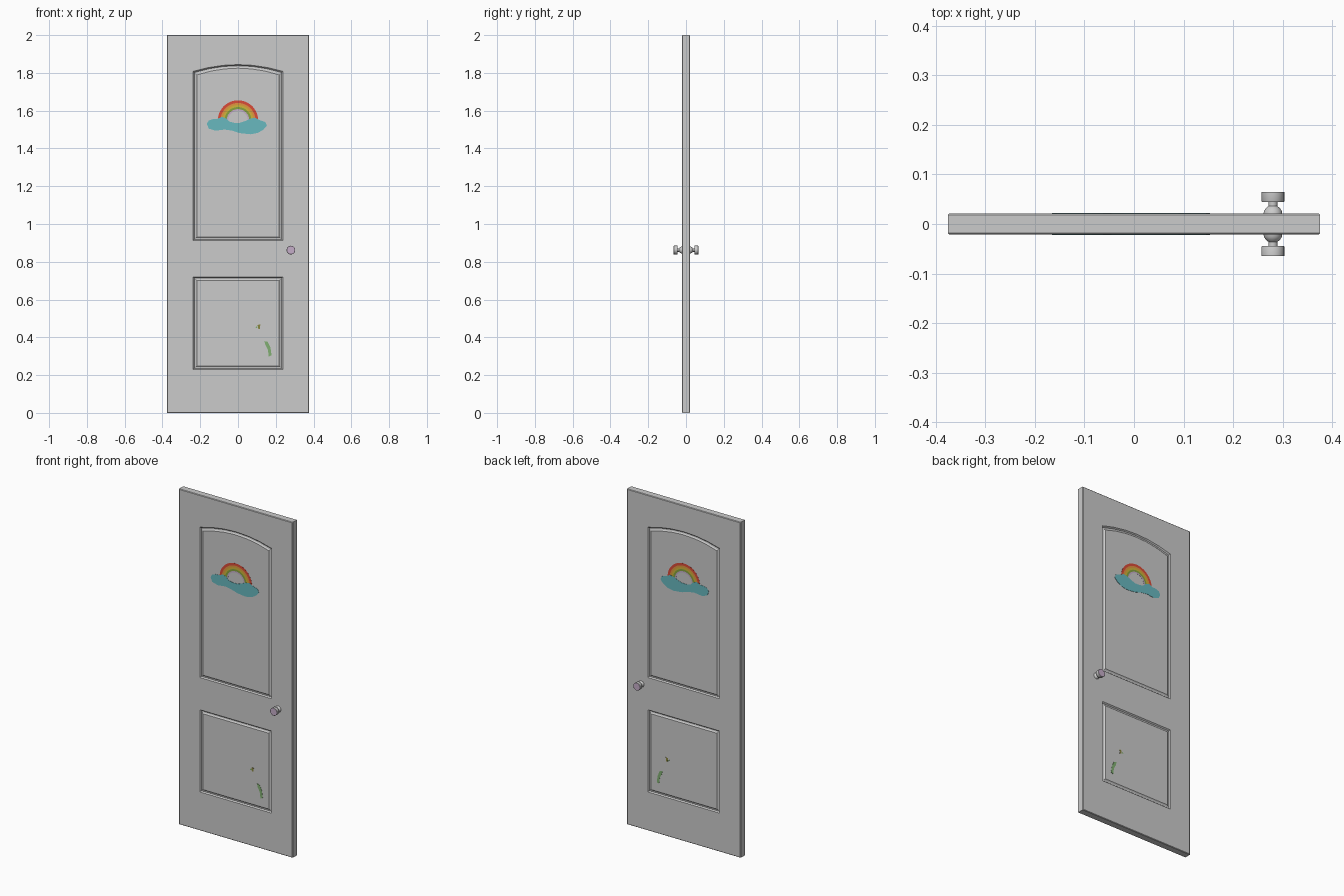
import bpy, bmesh, math
from mathutils import Vector

if "Cube" in bpy.data.objects:
    bpy.data.objects.remove(bpy.data.objects["Cube"])

HALF_W, HEIGHT, FACE_Y = 0.375, 2.0, -0.0215
PANEL_W = 0.237
FIELD_Y = FACE_Y + 0.001


def material(name, rgb):
    m = bpy.data.materials.new(name)
    m.diffuse_color = (*rgb, 1)
    m.use_nodes = True
    m.node_tree.nodes["Principled BSDF"].inputs["Base Color"].default_value = m.diffuse_color
    return m


GREY = material("door_grey", (0.60, 0.60, 0.60))
LILAC = material("lilac", (0.56, 0.42, 0.58))
RED = material("red", (0.70, 0.07, 0.04))
ORANGE = material("orange", (0.75, 0.30, 0.05))
YELLOW = material("yellow", (0.62, 0.46, 0.04))
GREEN = material("rainbow_green", (0.24, 0.36, 0.05))
TEAL = material("cloud_teal", (0.14, 0.48, 0.52))
LEAF = material("leaf_green", (0.22, 0.43, 0.17))
OLIVE = material("olive", (0.25, 0.24, 0.05))


def finish(name, bm, mats):
    """Mesh the front half and mirror it to the back."""
    me = bpy.data.meshes.new(name)
    bm.to_mesh(me)
    bm.free()
    ob = bpy.data.objects.new(name, me)
    bpy.context.collection.objects.link(ob)
    for m in mats:
        me.materials.append(m)
    mod = ob.modifiers.new("both_sides", 'MIRROR')
    mod.use_axis = (False, True, False)
    mod.merge_threshold = 0.0001
    return ob


def add_face(bm, pts, centre):
    """Add a face that looks to the front, or outward if it is edge-on."""
    f = bm.faces.new([bm.verts.new(p) for p in pts])
    f.normal_update()
    n = f.normal
    if abs(n.y) > 1e-4:
        flip = n.y > 0
    else:
        flip = n.dot(f.calc_center_median() - centre) < 0
    if flip:
        f.normal_flip()
    return f


def bridge(bm, a, b, centre):
    for i in range(len(a)):
        j = (i + 1) % len(a)
        add_face(bm, (a[i], a[j], b[j], b[i]), centre)


def rect(w, z0, z1, y):
    return [(-w, y, z0), (w, y, z0), (w, y, z1), (-w, y, z1)]


def outline(z0, z1, rise, d, y):
    """Panel outline inset by d, with an arched top when rise > 0."""
    w = PANEL_W - d
    pts = [(-w, y, z0 + d), (w, y, z0 + d)]
    n = 6 if rise else 1
    for i in range(n + 1):
        t = 1 - 2 * i / n
        pts.append((w * t, y, z1 - d + rise * (1 - t * t)))
    return pts


# Door slab: stiles, rails, chamfered rim and grooved panels
bm = bmesh.new()
mid = Vector((0, 0, 1))
c = 0.003
x1, zb, zt = HALF_W - c, c, HEIGHT - c
low, high = (0.23, 0.72, 0), (0.912, 1.808, 0.036)
for s in (-1, 1):
    add_face(bm, [(s * x, FACE_Y, z) for x, z in
                  ((PANEL_W, zb), (x1, zb), (x1, zt), (PANEL_W, zt))], mid)
add_face(bm, rect(PANEL_W, zb, low[0], FACE_Y), mid)
add_face(bm, rect(PANEL_W, low[1], high[0], FACE_Y), mid)
arch = outline(*high, 0, FACE_Y)[2:]
add_face(bm, arch + [(-PANEL_W, FACE_Y, zt), (PANEL_W, FACE_Y, zt)], mid)
rims = [rect(x1, zb, zt, FACE_Y), rect(HALF_W, 0, HEIGHT, FACE_Y + c),
        rect(HALF_W, 0, HEIGHT, 0)]
for a, b in zip(rims, rims[1:]):
    bridge(bm, a, b, mid)
for p in (low, high):
    steps = [outline(*p, d, y) for d, y in (
        (0, FACE_Y), (0.006, FACE_Y + 0.007), (0.013, FACE_Y + 0.006),
        (0.019, FIELD_Y))]
    for a, b in zip(steps, steps[1:]):
        bridge(bm, a, b, mid)
    add_face(bm, steps[-1], mid)
bmesh.ops.remove_doubles(bm, verts=bm.verts, dist=1e-5)
finish("door_slab", bm, [GREY])

# Door knob: lathed rose, neck and round handle with a lilac end
bm = bmesh.new()
KX, KZ, N = 0.28, 0.862, 24
kc = Vector((KX, -0.03, KZ))
profile = [(0.019, -0.020), (0.018, -0.026), (0.014, -0.032), (0.009, -0.036),
           (0.009, -0.044), (0.022, -0.044), (0.023, -0.046), (0.023, -0.064),
           (0.022, -0.065)]
rings = [[bm.verts.new((KX + r * math.cos(2 * math.pi * i / N), y,
                        KZ + r * math.sin(2 * math.pi * i / N)))
          for i in range(N)] for r, y in profile]
for a, b in zip(rings, rings[1:]):
    for i in range(N):
        j = (i + 1) % N
        bm.faces.new((a[i], a[j], b[j], b[i]))
cap = bm.faces.new(rings[-1])
cap.material_index = 1
bmesh.ops.recalc_face_normals(bm, faces=bm.faces)
cap.normal_update()
if cap.normal.y > 0:
    bmesh.ops.reverse_faces(bm, faces=bm.faces)
knob = finish("door_knob", bm, [GREY, LILAC])
bpy.context.view_layer.objects.active = knob
knob.select_set(True)
bpy.ops.object.shade_smooth_by_angle(angle=math.radians(35))


def plate(name, pts, mat, lift):
    """Thin painted plate standing just off the panel field."""
    bm = bmesh.new()
    y = FIELD_Y - lift
    front = [(x, y, z) for x, z in pts]
    back = [(x, FIELD_Y, z) for x, z in pts]
    cx = sum(p[0] for p in pts) / len(pts)
    cz = sum(p[1] for p in pts) / len(pts)
    centre = Vector((cx, FIELD_Y, cz))
    add_face(bm, front, centre)
    bridge(bm, front, back, centre)
    bmesh.ops.remove_doubles(bm, verts=bm.verts, dist=1e-6)
    finish(name, bm, [mat])


# Rainbow bands
def half_ring(r0, r1, z, n=24):
    ang = [math.pi * i / n for i in range(n + 1)]
    return ([(r1 * math.cos(a), z + r1 * math.sin(a)) for a in ang] +
            [(r0 * math.cos(a), z + r0 * math.sin(a)) for a in reversed(ang)])


radii = [0.107, 0.093, 0.082, 0.071, 0.060, 0.052]
for i, m in enumerate((RED, ORANGE, YELLOW, GREEN, LILAC)):
    plate("rainbow_band_" + m.name, half_ring(radii[i + 1], radii[i], 1.548), m, 0.0008)

# Cloud under the rainbow
cloud = [(-0.165, 1.53), (-0.155, 1.548), (-0.13, 1.556), (-0.11, 1.556),
         (-0.085, 1.568), (-0.062, 1.558), (-0.045, 1.542), (-0.02, 1.536),
         (0.01, 1.536), (0.04, 1.546), (0.065, 1.558), (0.09, 1.563),
         (0.115, 1.55), (0.145, 1.54), (0.153, 1.52), (0.135, 1.50),
         (0.105, 1.482), (0.065, 1.475), (0.01, 1.481), (-0.03, 1.494),
         (-0.07, 1.50), (-0.12, 1.494), (-0.155, 1.505)]
plate("cloud", cloud, TEAL, 0.0014)

# Small painted marks on the lower panel
plate("leaf_mark", [(0.14, 0.38), (0.158, 0.376), (0.172, 0.345), (0.178, 0.305),
                    (0.163, 0.298), (0.158, 0.335), (0.145, 0.36)], LEAF, 0.0008)
plate("leaf_tip", [(0.092, 0.452), (0.098, 0.459), (0.104, 0.455), (0.1, 0.449)],
      LEAF, 0.0008)
plate("bud_mark", [(0.106, 0.446), (0.118, 0.444), (0.116, 0.456), (0.119, 0.468),
                   (0.104, 0.466)], OLIVE, 0.0008)
